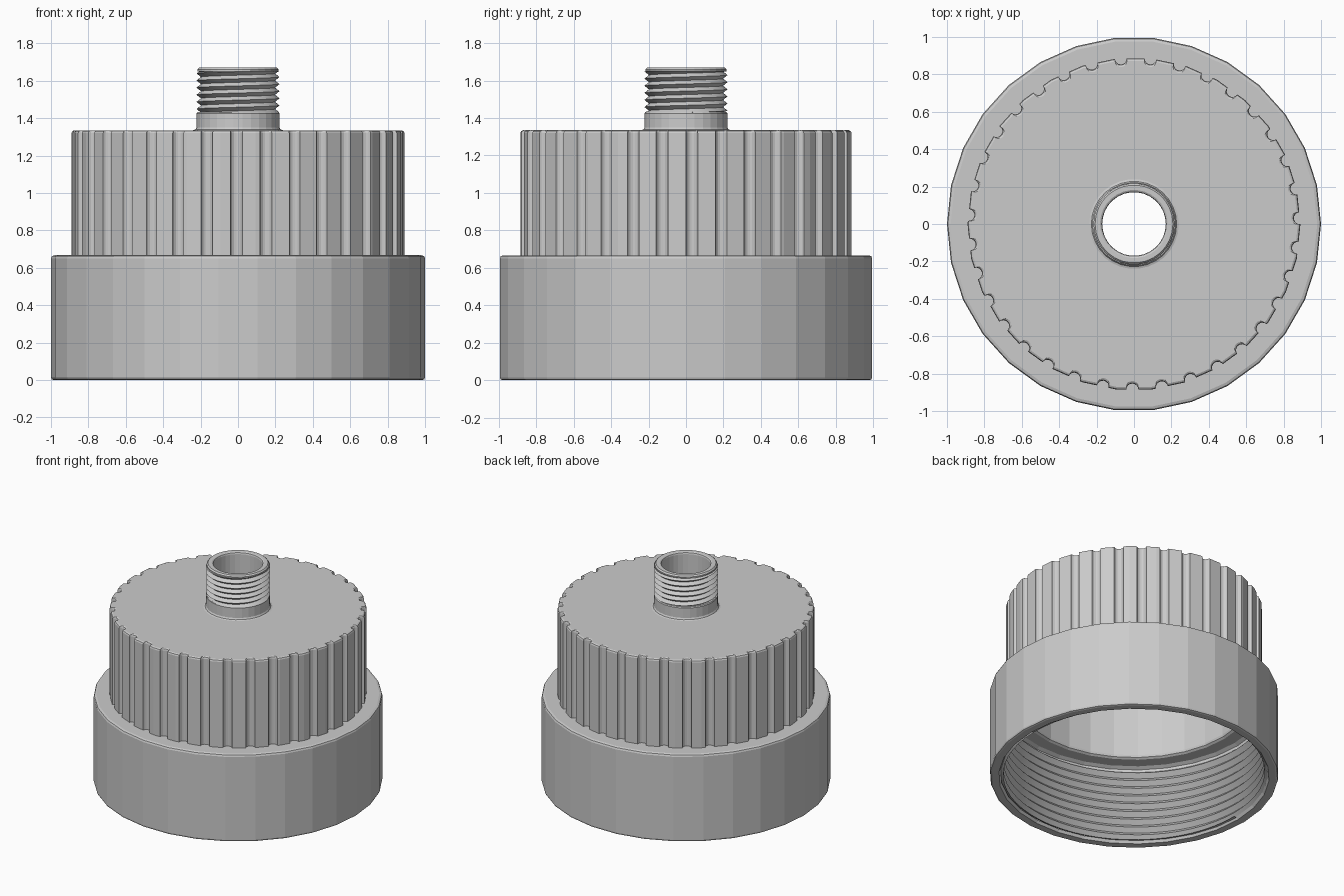
import bpy
import math

if "Cube" in bpy.data.objects:
    bpy.data.objects.remove(bpy.data.objects["Cube"], do_unlink=True)

SIDES = 30
GROOVES = 35
TAU = math.tau

grey = bpy.data.materials.new("plain grey")
grey.use_nodes = True
grey.diffuse_color = (0.6, 0.6, 0.6, 1)
grey.node_tree.nodes["Principled BSDF"].inputs["Base Color"].default_value = (0.6, 0.6, 0.6, 1)


def make(name, verts, faces, smooth_angle=None):
    mesh = bpy.data.meshes.new(name)
    mesh.from_pydata(verts, [], faces)
    mesh.materials.append(grey)
    obj = bpy.data.objects.new(name, mesh)
    bpy.context.collection.objects.link(obj)
    if smooth_angle:
        bpy.ops.object.select_all(action="DESELECT")
        obj.select_set(True)
        bpy.context.view_layer.objects.active = obj
        bpy.ops.object.shade_smooth_by_angle(angle=math.radians(smooth_angle))
    return obj


def loft(name, rings):
    """Skin a stack of closed rings that share one point count."""
    n = len(rings[0])
    verts = [p for ring in rings for p in ring]
    faces = [(j * n + i, j * n + (i + 1) % n, (j + 1) * n + (i + 1) % n, (j + 1) * n + i)
             for j in range(len(rings) - 1) for i in range(n)]
    return make(name, verts, faces)


def lathe(name, profile, sides=SIDES):
    return loft(name, [[(r * math.cos(TAU * i / sides), r * math.sin(TAU * i / sides), z)
                        for i in range(sides)] for r, z in profile])


def thread(name, crest, root, low, high, pitch, inside=False, n=60):
    """Helical V thread trimmed flat at both ends."""
    total = int((high - low) / pitch + 3) * n
    verts, faces = [], []
    for i in range(total + 1):
        a = TAU * i / n
        for r, lift in ((crest, 0), (root, pitch / 2)):
            z = low + pitch * (i / n - 1) + lift
            verts.append((r * math.cos(a), r * math.sin(a), min(max(z, low), high)))
    for i in range(total):
        c, d = 2 * i, 2 * i + 2
        quads = [(c, d, d + 1, c + 1)]
        if i + n < total:
            quads.append((c + 1, d + 1, d + 2 * n, c + 2 * n))
        for q in quads:
            heights = [verts[k][2] for k in q]
            if max(heights) - min(heights) > 1e-6:
                faces.append(q[::-1] if inside else q)
    return make(name, verts, faces, 35)


def polygon_radius(angle, radius):
    step = TAU / SIDES
    return radius * math.cos(step / 2) / math.cos(angle % step - step / 2)


def grooved_outline(radius, groove):
    """Faceted circle with half-round notches, as (angle, radius) pairs."""
    notches = [math.radians(2) + TAU * k / GROOVES for k in range(GROOVES)]
    points = []
    for a in notches:
        centre = polygon_radius(a, radius)
        for k in range(9):
            t = math.pi * k / 8
            x, y = centre - groove * math.sin(t), -groove * math.cos(t)
            angle = a + math.atan2(y, x)
            r = polygon_radius(angle, radius) if k in (0, 8) else math.hypot(x, y)
            points.append((angle % TAU, r))
    for i in range(SIDES):
        a = TAU * i / SIDES
        gap = min(abs((a - b + math.pi) % TAU - math.pi) for b in notches)
        if gap * radius > groove * 1.02:
            points.append((a, radius))
    return sorted(points)


# Wide lower collar with softened rims
lathe("lower_collar", [
    (0.925, 0.02), (0.937, 0), (0.985, 0), (0.996, 0.004), (1, 0.015),
    (1, 0.65), (0.995, 0.662), (0.98, 0.667), (0.82, 0.667)])

# Grip body with vertical grooves, rounded top edge and flat top
outline = grooved_outline(0.89, 0.032)


def grip_ring(z, inset=0, fixed=None):
    return [((fixed or r - inset) * math.cos(a), (fixed or r - inset) * math.sin(a), z)
            for a, r in outline]


loft("grooved_grip", [grip_ring(0.66), grip_ring(1.32), grip_ring(1.33, 0.004),
                      grip_ring(1.335, 0.014), grip_ring(1.335, fixed=0.2)])

# Hollow interior: shelf above the thread, smooth chamber, ceiling
lathe("inner_chamber", [
    (0.17, 1.24), (0.79, 1.24), (0.80, 1.23), (0.80, 0.63), (0.805, 0.615),
    (0.82, 0.605), (0.91, 0.605), (0.935, 0.59), (0.935, 0.56)])
thread("collar_inner_thread", 0.905, 0.935, 0.015, 0.57, 0.062, inside=True)

# Spout: filleted foot, threaded neck, rounded lip and through bore
lathe("spout_foot", [
    (0.24, 1.335), (0.228, 1.339), (0.222, 1.35), (0.222, 1.425), (0.217, 1.432),
    (0.19, 1.432)])
thread("spout_thread", 0.222, 0.198, 1.43, 1.652, 0.038)
lathe("spout_lip", [
    (0.195, 1.645), (0.217, 1.65), (0.217, 1.66), (0.208, 1.67), (0.182, 1.67),
    (0.173, 1.665), (0.17, 1.655), (0.17, 1.24)])
